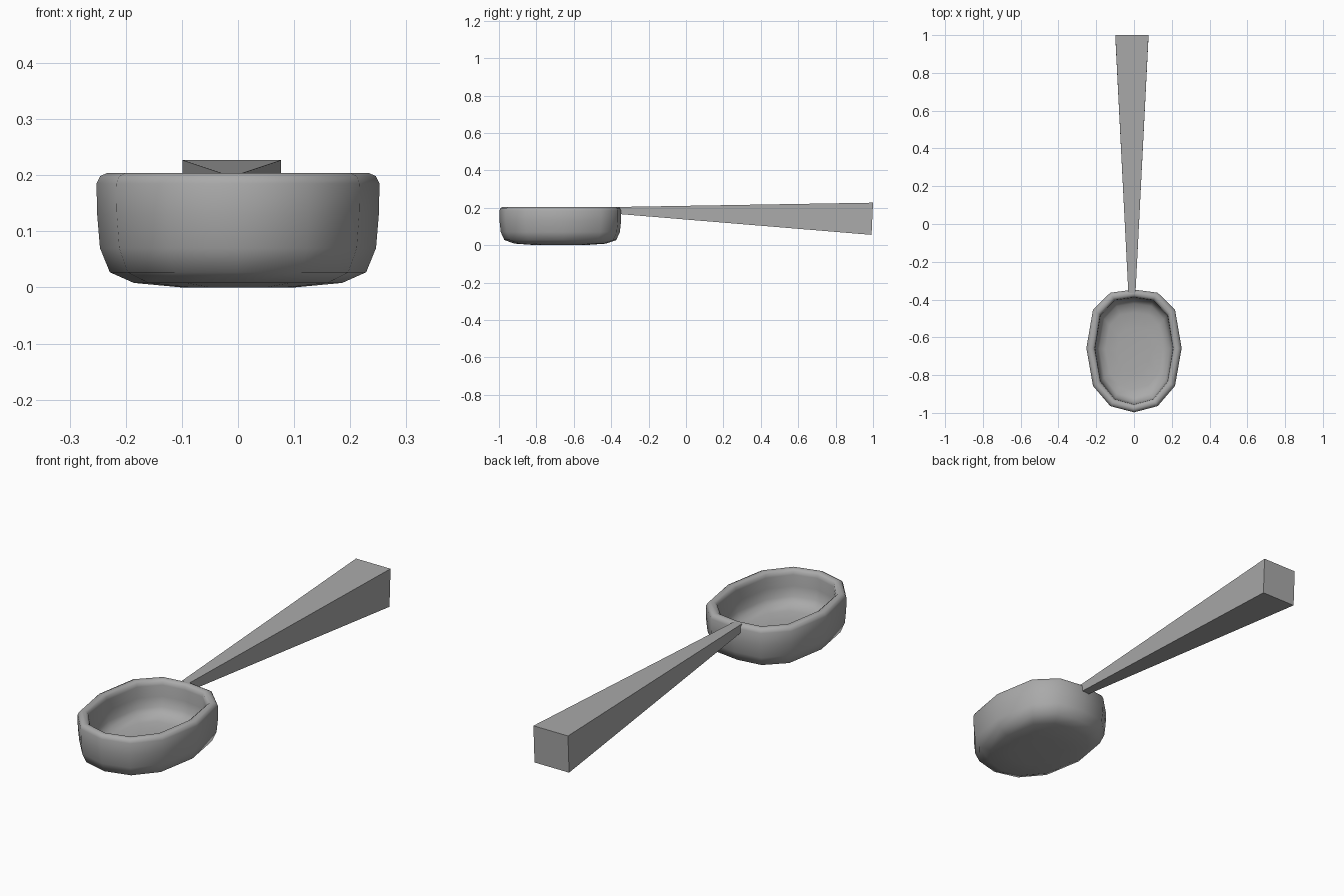
import bpy, bmesh, math

cube = bpy.data.objects.get("Cube")
if cube:
    bpy.data.objects.remove(cube, do_unlink=True)

grey = bpy.data.materials.new("plain grey")
grey.use_nodes = True
colour = (0.40, 0.40, 0.40, 1)
grey.diffuse_color = colour
grey.node_tree.nodes["Principled BSDF"].inputs["Base Color"].default_value = colour


def loft(name, rings, smooth_angle=None):
    """Skin a stack of matching point rings and cap both ends."""
    bm = bmesh.new()
    loops = [[bm.verts.new(p) for p in ring] for ring in rings]
    count = len(loops[0])
    for a, b in zip(loops, loops[1:]):
        for i in range(count):
            j = (i + 1) % count
            bm.faces.new((a[i], a[j], b[j], b[i]))
    bm.faces.new(loops[0])
    bm.faces.new(loops[-1])
    bmesh.ops.recalc_face_normals(bm, faces=bm.faces)
    mesh = bpy.data.meshes.new(name)
    bm.to_mesh(mesh)
    bm.free()
    mesh.materials.append(grey)
    obj = bpy.data.objects.new(name, mesh)
    bpy.context.collection.objects.link(obj)
    if smooth_angle:
        bpy.ops.object.select_all(action='DESELECT')
        obj.select_set(True)
        bpy.context.view_layer.objects.active = obj
        bpy.ops.object.shade_smooth_by_angle(angle=math.radians(smooth_angle))
    return obj


# Bowl outline: twelve-sided rounded oval, mirrored about x = 0
half = [(0.0, -0.325), (0.125, -0.292), (0.216, -0.185), (0.251, 0.015),
        (0.216, 0.218), (0.125, 0.308)]
outline = half + [(0.0, 0.325)] + [(-x, y) for x, y in half[:0:-1]]
CENTRE_Y = -0.672

# Bowl section: x scale, y scale, height, from the base over the rim to the floor
section = [
    (0.40, 0.40, 0.0), (0.74, 0.75, 0.008), (0.91, 0.92, 0.027),
    (0.98, 0.98, 0.07), (1.0, 1.0, 0.13), (1.005, 1.0, 0.185),
    (0.98, 0.985, 0.198), (0.93, 0.95, 0.204),
    (0.87, 0.91, 0.203), (0.83, 0.88, 0.195), (0.82, 0.87, 0.18),
    (0.81, 0.86, 0.13), (0.79, 0.84, 0.085), (0.73, 0.77, 0.06),
    (0.60, 0.62, 0.048), (0.36, 0.36, 0.043),
]
loft("bowl", [[(x * sx, CENTRE_Y + y * sy, z) for x, y in outline]
              for sx, sy, z in section], 50)


# Handle: square bar widening from the rim to the far end
def bar_end(x0, x1, z0, z1, y_low, y_high):
    return [(x0, y_low, z0), (x1, y_low, z0), (x1, y_high, z1), (x0, y_high, z1)]


loft("handle", [bar_end(-0.03, 0.008, 0.167, 0.204, -0.365, -0.365),
                bar_end(-0.099, 0.077, 0.055, 0.227, 0.992, 1.0)])
